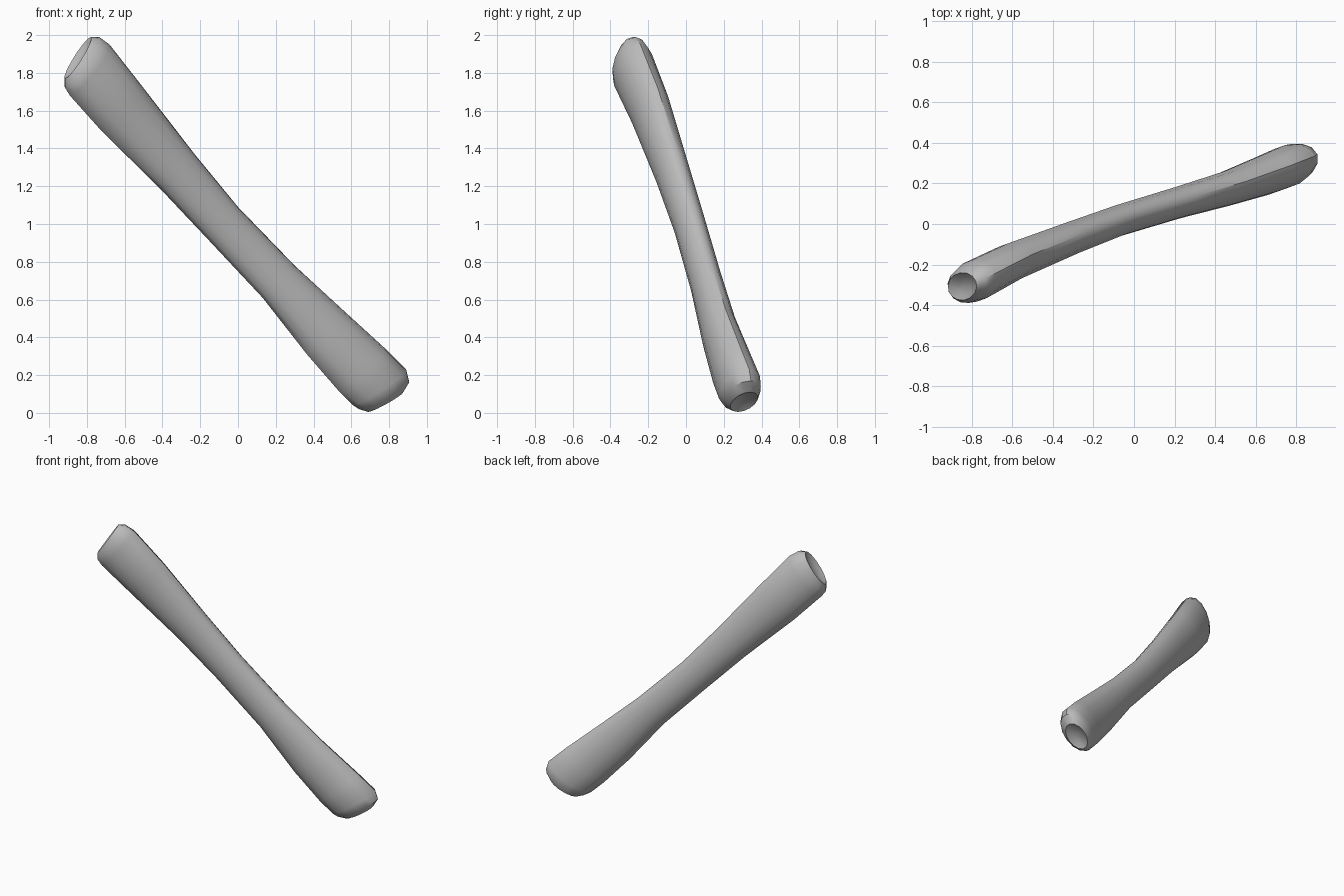
import bpy, bmesh, math
from mathutils import Vector

cube = bpy.data.objects.get("Cube")
if cube:
    bpy.data.objects.remove(cube, do_unlink=True)

SIDES = 14
SIDEWAYS = Vector((-0.35, 0.936, 0))      # level direction across the shaft
LEAN = 0.37                               # how far the broad axis leans in y

# Cross-sections: upper edge x, z; lower edge x, z; middle y; half thickness
SECTIONS = [
    (-.78, 1.99, -.915, 1.77, -.308, .068),
    (-.735, 1.99, -.915, 1.72, -.300, .090),
    (-.68, 1.95, -.89, 1.68, -.280, .103),
    (-.50, 1.72, -.72, 1.49, -.190, .095),
    (-.23, 1.37, -.415, 1.19, -.075, .083),
    (0, 1.09, -.165, .925, .015, .077),
    (.30, .78, .13, .61, .105, .078),
    (.55, .55, .365, .31, .175, .086),
    (.78, .34, .53, .12, .245, .100),
    (.89, .23, .61, .04, .283, .104),
    (.905, .17, .64, .02, .295, .096),
    (.87, .11, .69, .005, .308, .070),
]


def frame(section):
    ux, uz, lx, lz, y, thick = section
    centre = Vector(((ux + lx) / 2, y, (uz + lz) / 2))
    broad = Vector((ux - lx, LEAN * (ux - lx), uz - lz)) / 2
    return centre, broad, SIDEWAYS * thick


def ring(bm, centre, broad, side, scale=1):
    angles = [2 * math.pi * i / SIDES for i in range(SIDES)]
    return [bm.verts.new(centre + scale * (broad * math.cos(a) + side * math.sin(a)))
            for a in angles]


def bridge(bm, a, b):
    for i in range(SIDES):
        j = (i + 1) % SIDES
        bm.faces.new((a[i], a[j], b[j], b[i]))


def dish(bm, rim, section, inward):
    # Shallow hollow that closes one end
    centre, broad, side = frame(section)
    inner = ring(bm, centre + inward * 0.018, broad, side, 0.6)
    bridge(bm, rim, inner)
    tip = bm.verts.new(centre + inward * 0.026)
    for i in range(SIDES):
        bm.faces.new((inner[i], inner[(i + 1) % SIDES], tip))


# Shaft with flared ends
bm = bmesh.new()
rings = [ring(bm, *frame(s)) for s in SECTIONS]
for a, b in zip(rings, rings[1:]):
    bridge(bm, a, b)
axis = (frame(SECTIONS[-1])[0] - frame(SECTIONS[0])[0]).normalized()
dish(bm, rings[0], SECTIONS[0], axis)
dish(bm, rings[-1], SECTIONS[-1], -axis)
bmesh.ops.recalc_face_normals(bm, faces=bm.faces)
mesh = bpy.data.meshes.new("bone_shaft")
bm.to_mesh(mesh)
bm.free()
bone = bpy.data.objects.new("bone_shaft", mesh)
bpy.context.collection.objects.link(bone)

# Plain grey
grey = bpy.data.materials.new("plain grey")
grey.use_nodes = True
colour = (0.5, 0.5, 0.5, 1)
grey.diffuse_color = colour
grey.node_tree.nodes["Principled BSDF"].inputs["Base Color"].default_value = colour
mesh.materials.append(grey)

bpy.context.view_layer.objects.active = bone
bone.select_set(True)
bpy.ops.object.shade_smooth_by_angle(angle=math.radians(40))
